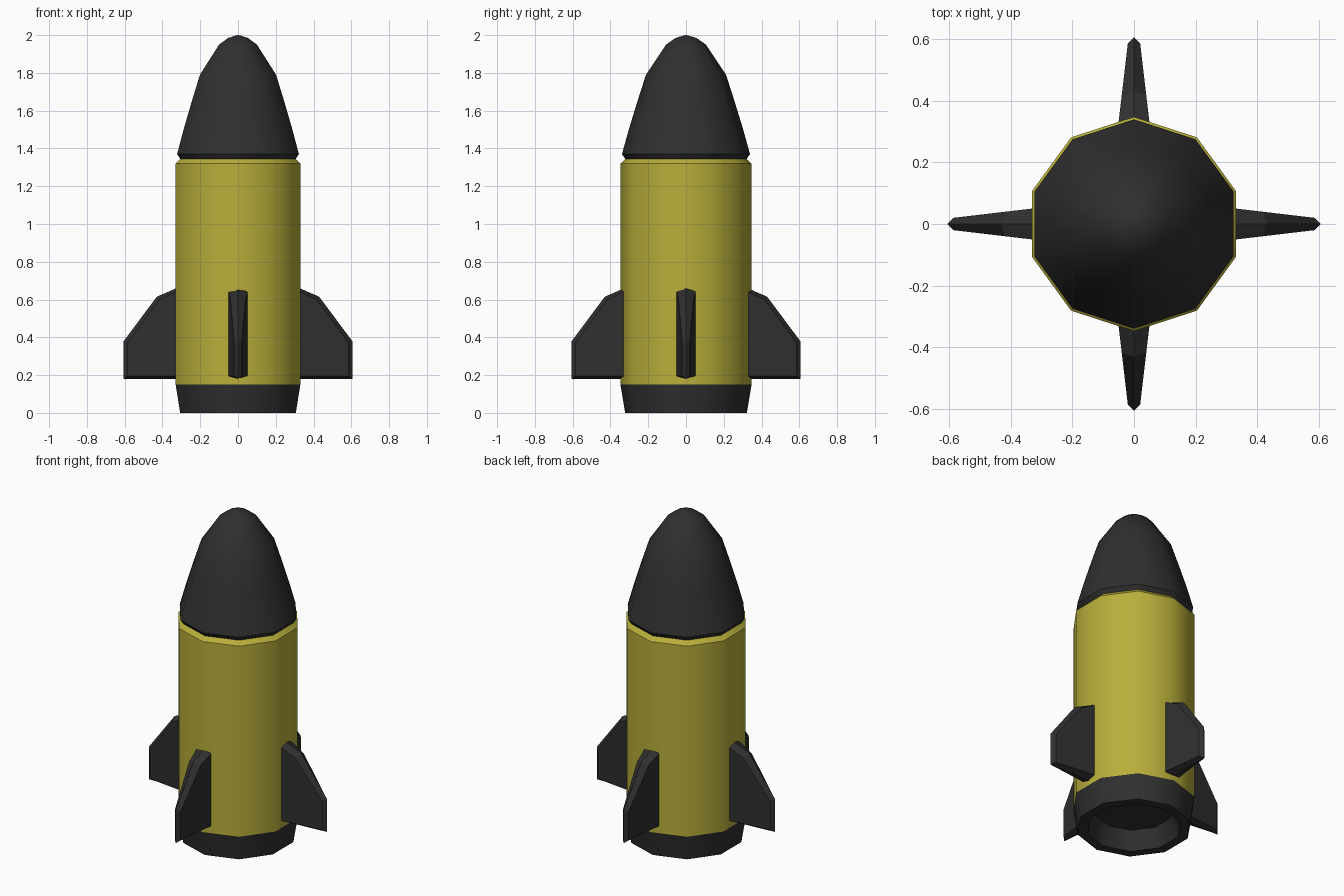
import bpy, bmesh, math

if "Cube" in bpy.data.objects:
    bpy.data.objects.remove(bpy.data.objects["Cube"])


def material(name, rgb):
    m = bpy.data.materials.new(name)
    m.diffuse_color = (*rgb, 1)
    m.use_nodes = True
    m.node_tree.nodes["Principled BSDF"].inputs["Base Color"].default_value = m.diffuse_color
    return m


yellow = material("olive_yellow", (0.48, 0.425, 0.043))
dark = material("charcoal", (0.029, 0.029, 0.029))


def finish(name, bm, mat, angle):
    bmesh.ops.remove_doubles(bm, verts=bm.verts, dist=1e-5)
    bmesh.ops.recalc_face_normals(bm, faces=bm.faces)
    me = bpy.data.meshes.new(name)
    bm.to_mesh(me)
    bm.free()
    me.materials.append(mat)
    ob = bpy.data.objects.new(name, me)
    bpy.context.collection.objects.link(ob)
    bpy.ops.object.select_all(action='DESELECT')
    ob.select_set(True)
    bpy.context.view_layer.objects.active = ob
    bpy.ops.object.shade_smooth_by_angle(angle=math.radians(angle))
    return ob


def lathe(name, profile, mat, sides=10):
    """Closed ten-sided solid from (radius, height) points."""
    bm = bmesh.new()
    rings = []
    for r, z in profile:
        ring = []
        for i in range(sides):
            a = math.pi / 2 + math.tau * i / sides
            ring.append(bm.verts.new((r * math.cos(a), r * math.sin(a), z)))
        rings.append(ring)
    for lo, hi in zip(rings, rings[1:]):
        for i in range(sides):
            j = (i + 1) % sides
            bm.faces.new((lo[i], lo[j], hi[j], hi[i]))
    bm.faces.new(rings[0])
    bm.faces.new(rings[-1])
    return finish(name, bm, mat, 40)


# Hull: hollow exhaust skirt, body tube with chamfered rim, nose cone
lathe("exhaust_skirt", [(0.22, 0.11), (0.265, 0), (0.322, 0), (0.347, 0.15), (0.3, 0.15)], dark)
lathe("body", [(0.347, 0.15), (0.347, 1.32), (0.322, 1.345)], yellow)
lathe("nose_cone", [(0.322, 1.345), (0.339, 1.37), (0.30, 1.51), (0.257, 1.65), (0.212, 1.79),
                    (0.105, 1.95), (0.055, 1.985), (0.004, 2.0)], dark)

# Fins: tapered plates with a bevelled rim running to a central edge
rim = [(0.28, 0.18), (0.605, 0.18), (0.605, 0.38), (0.43, 0.615), (0.28, 0.68)]
side = [(0.28, 0.195), (0.585, 0.195), (0.585, 0.37), (0.418, 0.598), (0.28, 0.665)]


def half_thickness(x):
    return 0.05 - 0.03 * (x - 0.33) / 0.255


for k, label in enumerate(("right", "back", "left", "front")):
    c, s = round(math.cos(k * math.pi / 2)), round(math.sin(k * math.pi / 2))
    bm = bmesh.new()

    def loop(points, sign):
        out = []
        for x, z in points:
            y = sign * half_thickness(x)
            out.append(bm.verts.new((x * c - y * s, x * s + y * c, z)))
        return out

    loops = [loop(side, -1), loop(rim, 0), loop(side, 1)]
    for a, b in zip(loops, loops[1:]):
        for i in range(4):
            bm.faces.new((a[i], a[i + 1], b[i + 1], b[i]))
    bm.faces.new(loops[0])
    bm.faces.new(loops[2])
    # close the root inside the hull
    bm.faces.new([l[0] for l in loops] + [l[-1] for l in reversed(loops)])
    finish("fin_" + label, bm, dark, 20)
